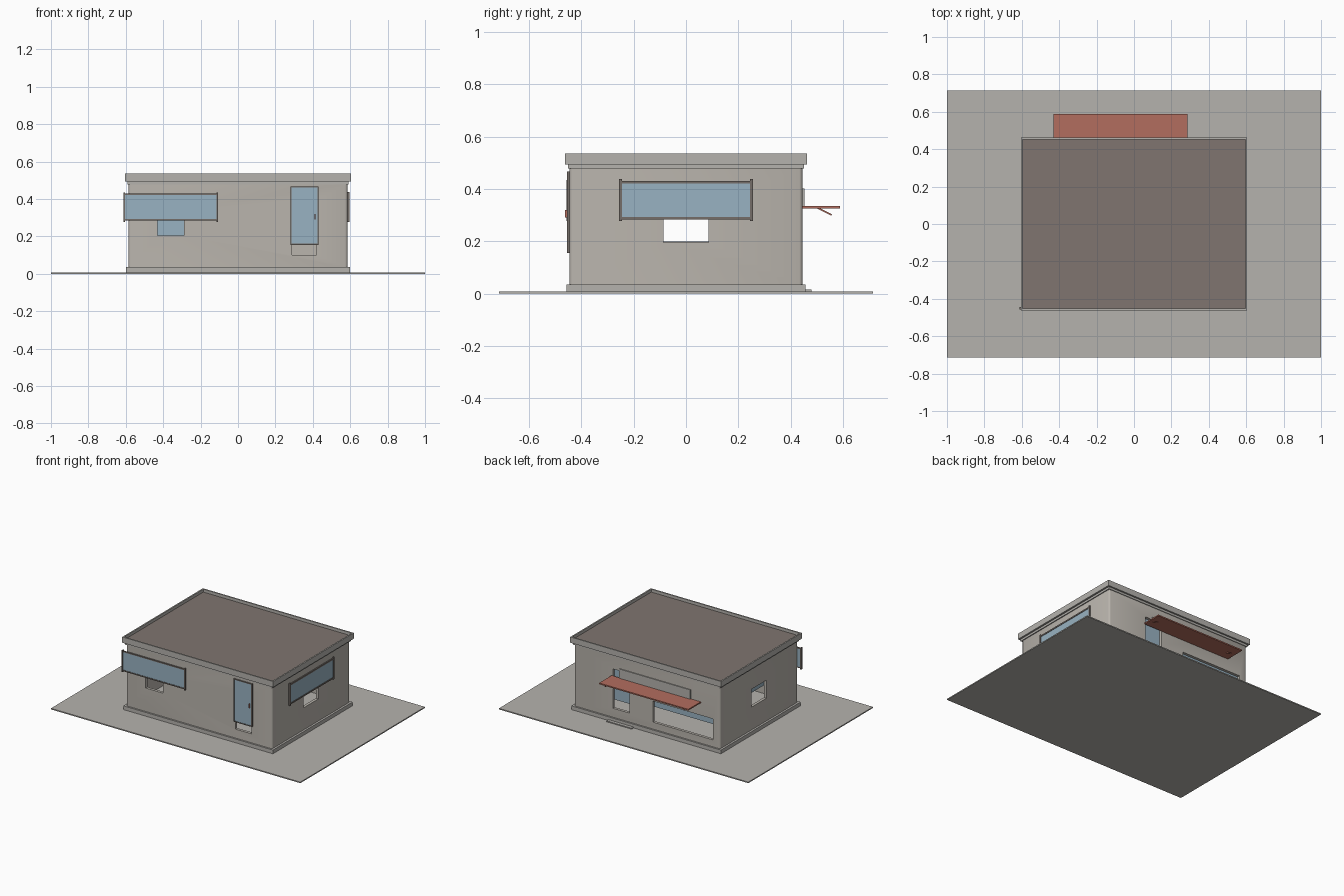
import bpy, bmesh
from mathutils import Vector

cube = bpy.data.objects.get("Cube")
if cube:
    bpy.data.objects.remove(cube, do_unlink=True)


def material(name, srgb):
    m = bpy.data.materials.new(name)
    col = [((c + 0.055) / 1.055) ** 2.4 for c in srgb] + [1.0]
    m.use_nodes = True
    m.diffuse_color = col
    m.node_tree.nodes["Principled BSDF"].inputs["Base Color"].default_value = col
    return m


CONCRETE = material("light concrete", (0.71, 0.70, 0.68))
PLASTER = material("warm plaster", (0.73, 0.71, 0.68))
ROOF = material("brown roof", (0.50, 0.46, 0.44))
GLASS = material("blue glass", (0.60, 0.70, 0.76))
FRAME = material("dark frame", (0.46, 0.43, 0.41))
RED = material("brick red", (0.70, 0.43, 0.37))


def boxes(name, mat, *ranges):
    """One object made of boxes, each given as x, y and z ranges."""
    bm = bmesh.new()
    for x, y, z in ranges:
        verts = bmesh.ops.create_cube(bm, size=1)["verts"]
        for v in verts:
            v.co = Vector([(lo + hi) / 2 + c * (hi - lo)
                           for c, (lo, hi) in zip(v.co, (x, y, z))])
    me = bpy.data.meshes.new(name)
    bm.to_mesh(me)
    bm.free()
    ob = bpy.data.objects.new(name, me)
    bpy.context.collection.objects.link(ob)
    if mat:
        me.materials.append(mat)
    return ob


def cut(ob, cutter):
    """Subtract a helper from an object and discard the helper."""
    mod = ob.modifiers.new("cut", "BOOLEAN")
    mod.operation, mod.solver, mod.object = "DIFFERENCE", "EXACT", cutter
    cutter.hide_render = True
    bpy.context.view_layer.objects.active = ob
    bpy.ops.object.modifier_apply(modifier=mod.name)
    bpy.data.objects.remove(cutter, do_unlink=True)


def sym(a):
    return (-a, a)


def ring(name, mat, hx, hy, t, z):
    """Rectangular rim of thickness t."""
    return boxes(name, mat,
                 (sym(hx), (-hy, -hy + t), z), (sym(hx), (hy - t, hy), z),
                 ((-hx, -hx + t), sym(hy - t), z), ((hx - t, hx), sym(hy - t), z))


# Ground and base
boxes("ground", CONCRETE, (sym(1), sym(0.714), (0, 0.008)))
boxes("base_slab", CONCRETE, (sym(0.6), sym(0.457), (0.008, 0.035)))
boxes("back_step", CONCRETE, ((0.1, 0.3), (0.45, 0.48), (0.008, 0.015)))

# Hollow walls with softened corners and openings
walls = boxes("walls", PLASTER, (sym(0.585), sym(0.445), (0.035, 0.478)))
bm = bmesh.new()
bm.from_mesh(walls.data)
corners = [e for e in bm.edges if abs(e.verts[0].co.z - e.verts[1].co.z) > 0.1]
bmesh.ops.bevel(bm, geom=corners, offset=0.012, segments=2, affect="EDGES", profile=0.5)
bm.to_mesh(walls.data)
bm.free()
cut(walls, boxes("room", None, (sym(0.565), sym(0.425), (0, 0.6))))
front, back = (-0.5, -0.4), (0.4, 0.5)
cut(walls, boxes("openings", None,
                 ((-0.43, -0.29), front, (0.205, 0.33)),
                 ((0.29, 0.42), front, (0.10, 0.385)),
                 ((0.14, 0.275), back, (0.10, 0.385)),
                 ((-0.53, -0.045), back, (0.085, 0.237)),
                 ((0.5, 0.7), sym(0.085), (0.195, 0.33)),
                 ((-0.7, -0.5), sym(0.085), (0.2, 0.33))))

# Roof
boxes("roof_trim", CONCRETE, (sym(0.592), sym(0.45), (0.478, 0.493)))
boxes("roof_deck", ROOF, (sym(0.596), sym(0.452), (0.493, 0.514)))
ring("parapet", CONCRETE, 0.605, 0.462, 0.01, (0.493, 0.535))

# Front window, which overhangs the corner
boxes("front_window_glass", GLASS, ((-0.607, -0.112), (-0.452, -0.446), (0.288, 0.425)))
boxes("front_window_frame", FRAME,
      *[((x - 0.004, x + 0.004), (-0.457, -0.444), (0.277, 0.435)) for x in (-0.609, -0.11)],
      *[((-0.605, -0.114), (-0.455, -0.445), (z - 0.004, z + 0.004)) for z in (0.288, 0.426)])

# Right window
boxes("right_window_glass", GLASS, ((0.586, 0.591), sym(0.248), (0.288, 0.422)))
boxes("right_window_frame", FRAME,
      *[((0.584, 0.596), (y - 0.005, y + 0.005), (0.277, 0.437)) for y in sym(0.25)],
      *[((0.585, 0.594), sym(0.245), (z - 0.005, z + 0.005)) for z in (0.288, 0.425)])

# Front door
boxes("front_door_glass", GLASS, ((0.284, 0.426), (-0.451, -0.446), (0.157, 0.462)))
boxes("front_door_frame", FRAME,
      *[((x - 0.003, x + 0.003), (-0.454, -0.445), (0.155, 0.466)) for x in (0.283, 0.427)],
      *[((0.286, 0.424), (-0.454, -0.445), (z - 0.003, z + 0.003)) for z in (0.158, 0.463)])
boxes("front_door_handle", RED, ((0.409, 0.414), (-0.462, -0.451), (0.29, 0.32)))

# Recessed panes behind the other openings
boxes("back_door_glass", GLASS, ((0.135, 0.28), (0.418, 0.424), (0.155, 0.465)))
boxes("back_window_glass", GLASS, ((-0.54, -0.035), (0.418, 0.424), (0.188, 0.33)))
boxes("left_window_glass", GLASS, ((-0.564, -0.558), sym(0.12), (0.287, 0.425)))

# Awning with braces, and a blank board above it
boxes("awning", RED, ((-0.43, 0.285), (0.445, 0.588), (0.326, 0.335)))
boxes("back_board", CONCRETE, ((-0.35, 0.22), (0.445, 0.452), (0.335, 0.402)))
for x in (-0.37, 0.26):
    brace = boxes("awning_brace", RED, (sym(0.003), sym(0.032), sym(0.003)))
    brace.location = (x, 0.527, 0.315)
    brace.rotation_euler.x = -0.46

# Smooth only the softened wall corners
bpy.ops.object.select_all(action="DESELECT")
walls.select_set(True)
bpy.context.view_layer.objects.active = walls
bpy.ops.object.shade_smooth_by_angle(angle=0.8)
